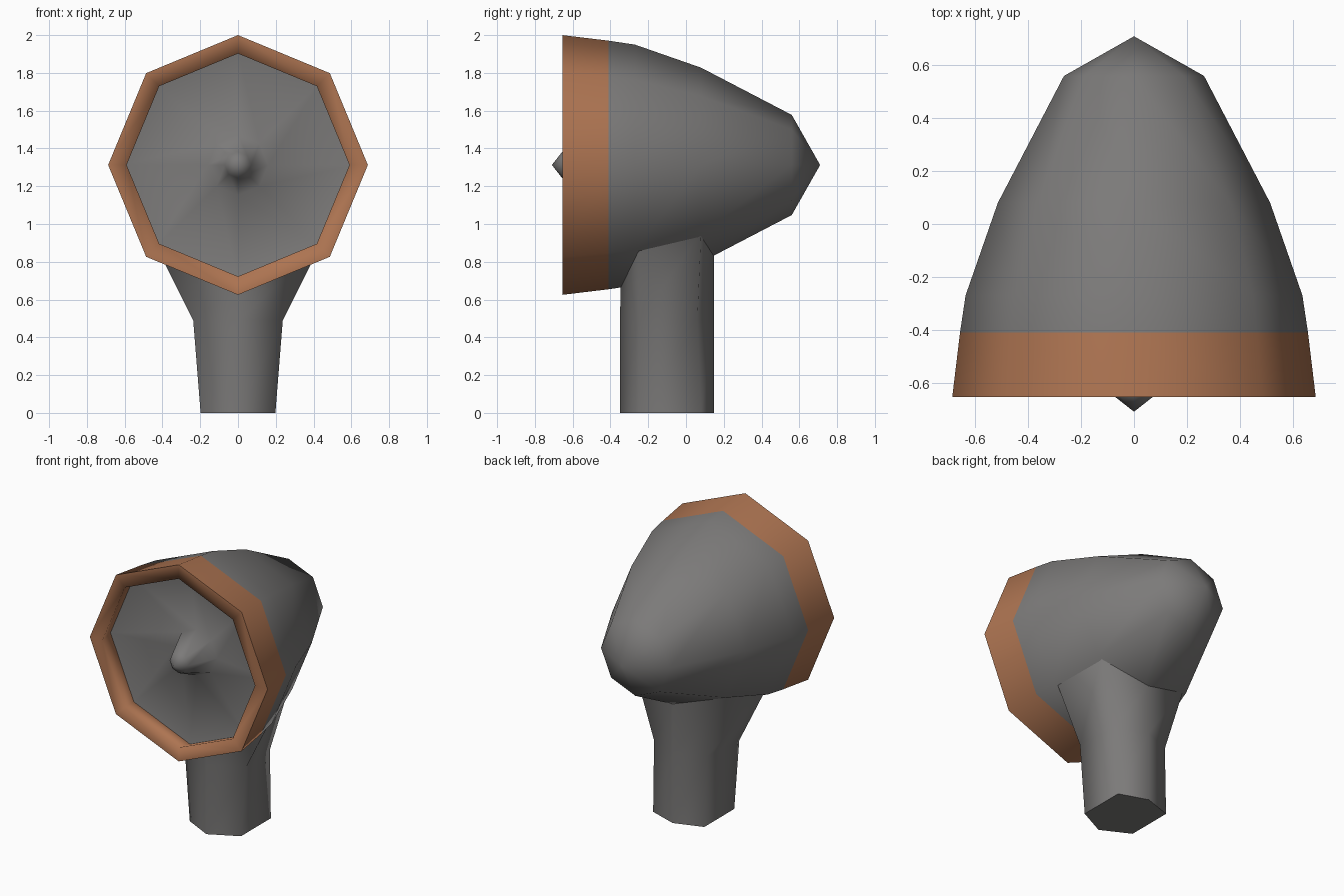
import bpy, bmesh, math

if "Cube" in bpy.data.objects:
    bpy.data.objects.remove(bpy.data.objects["Cube"])

CZ = 1.3125  # height of the head axis


def material(name, rgb):
    m = bpy.data.materials.new(name)
    m.diffuse_color = (*rgb, 1)
    m.use_nodes = True
    m.node_tree.nodes["Principled BSDF"].inputs["Base Color"].default_value = m.diffuse_color
    return m


grey = material("dark grey", (0.2, 0.195, 0.192))
copper = material("copper orange", (0.42, 0.175, 0.083))


def loft(name, rings, mats, rule=None, sharp=None, caps=()):
    """Skin a list of rings; a one-point ring closes as a fan."""
    bm = bmesh.new()
    vr = [[bm.verts.new(p) for p in r] for r in rings]
    for a, b in zip(vr, vr[1:]):
        n = max(len(a), len(b))
        for i in range(n):
            j = (i + 1) % n
            if len(a) == 1:
                bm.faces.new((a[0], b[j], b[i]))
            elif len(b) == 1:
                bm.faces.new((a[i], a[j], b[0]))
            else:
                bm.faces.new((a[i], a[j], b[j], b[i]))
    for c in caps:
        bm.faces.new(vr[c])
    bmesh.ops.recalc_face_normals(bm, faces=bm.faces)
    for f in bm.faces:
        f.smooth = True
        if rule:
            f.material_index = rule(f)
    for e in bm.edges:
        if sharp and all(sharp(v.co) for v in e.verts):
            e.smooth = False
    me = bpy.data.meshes.new(name)
    bm.to_mesh(me)
    bm.free()
    for m in mats:
        me.materials.append(m)
    ob = bpy.data.objects.new(name, me)
    bpy.context.collection.objects.link(ob)
    return ob


def octagon(y, r):
    if r == 0:
        return [(0, y, CZ)]
    return [(r * math.sin(k * math.pi / 4), y, CZ + r * math.cos(k * math.pi / 4))
            for k in range(8)]


# Head: shell from the rear tip to the rim, then the dish with its centre spike
profile = [(0.71, 0), (0.56, 0.265), (0.08, 0.515), (-0.27, 0.637), (-0.41, 0.658),
           (-0.655, 0.6875), (-0.655, 0.59), (-0.53, 0.615),
           (-0.46, 0.16), (-0.655, 0.07), (-0.71, 0)]


def radius(c):
    return math.hypot(c.x, c.z - CZ)


def head_colour(f):
    c = f.calc_center_median()
    return 1 if c.y < -0.42 and radius(c) > 0.5 else 0


# Crisp edges at the rim's outside and where the dish meets the rim wall
loft("head", [octagon(y, r) for y, r in profile], [grey, copper], head_colour,
     lambda c: c.y < -0.5 and radius(c) > 0.6)


# Handle: six-sided grip flaring at the sides into the head
def hexagon(z, w, wb, yb):
    return [(0, -0.35, z), (w, -0.25, z), (wb, yb, z),
            (0, 0.147, z), (-wb, yb, z), (-w, -0.25, z)]


flare = [(0, -0.345, 0.68), (0.43, -0.25, 0.875), (0.34, 0.08, 0.955),
         (0, 0.147, 0.84), (-0.34, 0.08, 0.955), (-0.43, -0.25, 0.875)]
loft("handle", [hexagon(0, 0.198, 0.198, 0.08), hexagon(0.49, 0.237, 0.205, 0.06), flare],
     [grey], None, lambda c: c.z < 0.01, caps=(0,))
